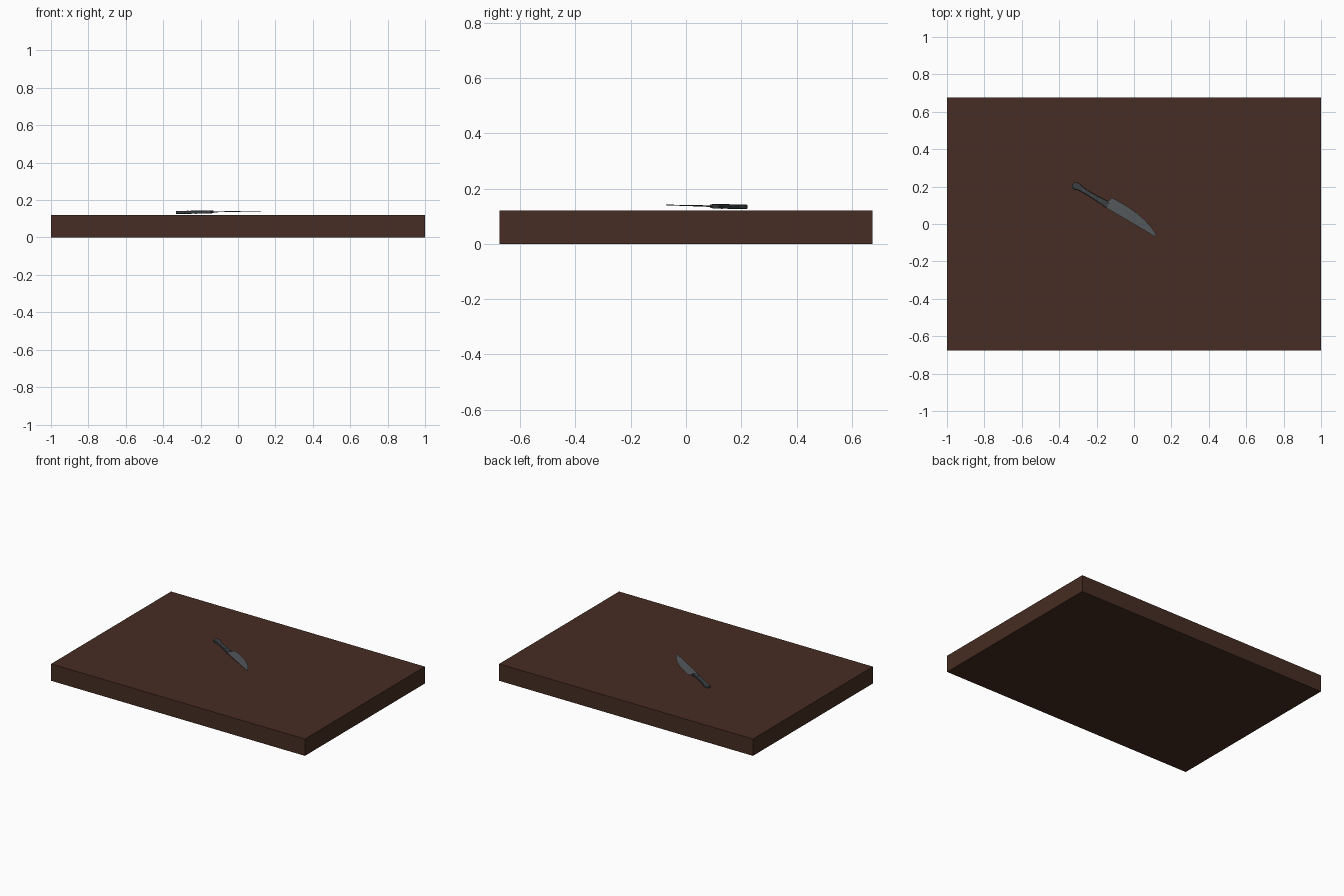
import bpy, bmesh, math
from mathutils import Matrix

if "Cube" in bpy.data.objects:
    bpy.data.objects.remove(bpy.data.objects["Cube"])


def material(name, rgb):
    m = bpy.data.materials.new(name)
    m.diffuse_color = (*rgb, 1)
    m.use_nodes = True
    m.node_tree.nodes["Principled BSDF"].inputs["Base Color"].default_value = m.diffuse_color
    return m


wood = material("dark_wood", (0.062, 0.026, 0.017))
steel = material("steel_grey", (0.088, 0.096, 0.104))
grip = material("charcoal_grip", (0.044, 0.052, 0.058))

# Knife frame: x runs from heel to tip, turned 30 degrees, tip raised slightly
KNIFE = (Matrix.Translation((-0.155, 0.096, 0.1365))
         @ Matrix.Rotation(math.radians(-30.5), 4, 'Z')
         @ Matrix.Rotation(math.radians(-0.8), 4, 'Y'))


def finish(bm, name, mat, matrix=Matrix()):
    bmesh.ops.recalc_face_normals(bm, faces=bm.faces)
    mesh = bpy.data.meshes.new(name)
    bm.to_mesh(mesh)
    bm.free()
    mesh.materials.append(mat)
    obj = bpy.data.objects.new(name, mesh)
    bpy.context.collection.objects.link(obj)
    obj.matrix_world = matrix
    return obj


def plate(name, outline, thick, mat, bevel=0.0):
    """Closed outline extruded evenly about the knife's middle plane."""
    bm = bmesh.new()
    face = bm.faces.new([bm.verts.new((x, y, -thick / 2)) for x, y in outline])
    new = bmesh.ops.extrude_face_region(bm, geom=[face])["geom"]
    for v in new:
        if isinstance(v, bmesh.types.BMVert):
            v.co.z = thick / 2
    obj = finish(bm, name, mat, KNIFE)
    if bevel:
        mod = obj.modifiers.new("rounded_rim", 'BEVEL')
        mod.width = bevel
        mod.segments = 2
        mod.limit_method = 'ANGLE'
    return obj


# Board
bm = bmesh.new()
bmesh.ops.create_cube(bm, size=1, matrix=Matrix.Translation((0, 0, 0.06))
                      @ Matrix.Diagonal((2, 1.35, 0.12, 1)))
finish(bm, "board", wood)

# Blade: straight thick spine, curved thin cutting edge
bm = bmesh.new()
stations = [(0.004, 0.050), (0.014, 0.058), (0.08, 0.0595), (0.15, 0.056),
            (0.21, 0.046), (0.26, 0.032), (0.30, 0.015), (0.325, -0.003)]
rings = []
for x, edge in stations:
    t = 0.0028 * (1 - 0.6 * x / 0.325)
    rings.append([bm.verts.new(p) for p in
                  ((x, -0.005, -t), (x, edge, -0.0004),
                   (x, edge, 0.0004), (x, -0.005, t))])
for a, b in zip(rings, rings[1:]):
    for i in range(4):
        j = (i + 1) % 4
        bm.faces.new((a[i], a[j], b[j], b[i]))
bm.faces.new(rings[0])
bm.faces.new(rings[-1])
finish(bm, "blade", steel, KNIFE)

# Handle: slim waist with a hooked butt
handle = [(0.004, -0.003), (0.004, 0.031), (-0.04, 0.027), (-0.10, 0.025),
          (-0.15, 0.027), (-0.172, 0.034), (-0.192, 0.034), (-0.207, 0.024),
          (-0.21, 0.008), (-0.203, -0.004), (-0.188, -0.006),
          (-0.165, 0.001), (-0.10, 0.002), (-0.04, -0.001)]
plate("handle", handle, 0.016, grip, 0.004)

# Bolster joining handle and blade
plate("bolster", [(-0.006, -0.005), (0.010, -0.005),
                  (0.010, 0.033), (-0.006, 0.033)], 0.013, steel, 0.002)

# Rivets
for i, x in enumerate((-0.04, -0.09, -0.14)):
    bm = bmesh.new()
    bmesh.ops.create_cone(bm, cap_ends=True, segments=10, radius1=0.004,
                          radius2=0.004, depth=0.0175,
                          matrix=Matrix.Translation((x, 0.0135, 0)))
    finish(bm, f"rivet_{i + 1}", steel, KNIFE)
